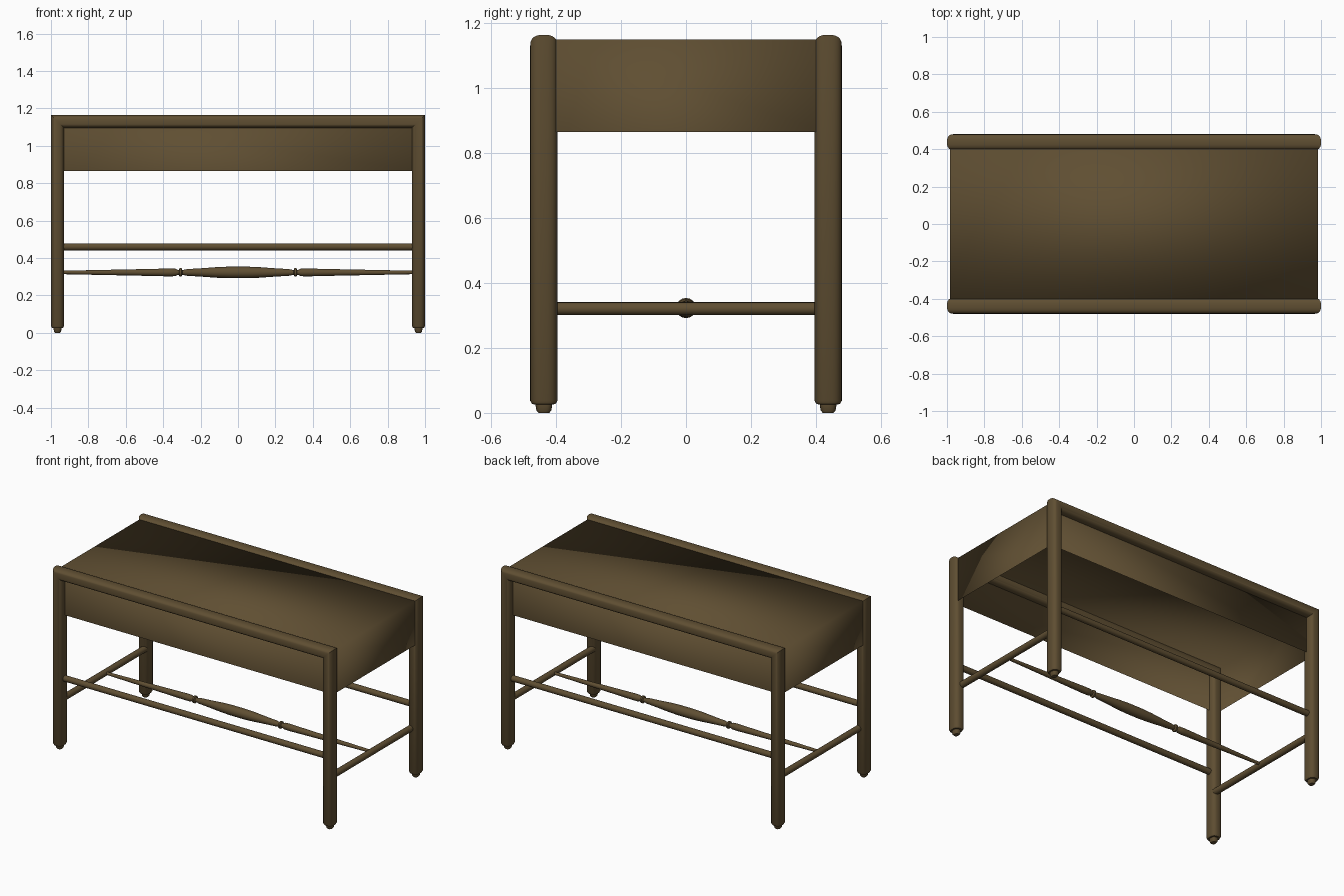
import bpy, bmesh, math
from mathutils import Vector

old = bpy.data.objects.get("Cube")
if old:
    bpy.data.objects.remove(old, do_unlink=True)

# One dark wood colour
wood = bpy.data.materials.new("dark_brown_wood")
wood.use_nodes = True
colour = (0.115, 0.077, 0.032, 1)
wood.diffuse_color = colour
shader = next(n for n in wood.node_tree.nodes if n.type == 'BSDF_PRINCIPLED')
shader.inputs["Base Color"].default_value = colour
shader.inputs["Roughness"].default_value = 0.6

LEG_X, LEG_Y, TOP = 0.965, 0.438, 1.13


def finish(name, bm, angle=None):
    mesh = bpy.data.meshes.new(name)
    bm.to_mesh(mesh)
    bm.free()
    mesh.materials.append(wood)
    obj = bpy.data.objects.new(name, mesh)
    bpy.context.collection.objects.link(obj)
    bpy.ops.object.select_all(action='DESELECT')
    obj.select_set(True)
    bpy.context.view_layer.objects.active = obj
    if angle is None:
        bpy.ops.object.shade_smooth()
    else:
        bpy.ops.object.shade_smooth_by_angle(angle=math.radians(angle))
    return obj


def loft(name, rings):
    """Skin a list of point rings and cap both ends."""
    bm = bmesh.new()
    loops = [[bm.verts.new(p) for p in ring] for ring in rings]
    n = len(loops[0])
    for a, b in zip(loops, loops[1:]):
        for i in range(n):
            j = (i + 1) % n
            bm.faces.new((a[i], a[j], b[j], b[i]))
    bm.faces.new(loops[0][::-1])
    bm.faces.new(loops[-1])
    bmesh.ops.recalc_face_normals(bm, faces=bm.faces)
    return finish(name, bm, 40)


def turned(name, start, axis, profile, sides=16):
    """Round bar along x or y; profile holds (distance, radius)."""
    start = Vector(start)
    along = Vector((1, 0, 0)) if axis == 'x' else Vector((0, 1, 0))
    side, up = along.cross(Vector((0, 0, 1))), Vector((0, 0, 1))
    turns = [2 * math.pi * i / sides for i in range(sides)]
    return loft(name, [[start + along * d + (side * math.cos(t) + up * math.sin(t)) * r
                        for t in turns] for d, r in profile])


# Softened rectangular section of the legs and top rails
def section(scale, sides=32, power=2 / 2.6):
    pts = []
    for i in range(sides):
        t = 2 * math.pi * i / sides
        c, s = math.cos(t), math.sin(t)
        pts.append((math.copysign(abs(c) ** power, c) * 0.035 * scale,
                    math.copysign(abs(s) ** power, s) * 0.042 * scale))
    return pts


# Each frame is two legs and a mitred top rail in one sweep
foot = [(0, 0.4), (0.008, 0.55), (0.026, 0.62), (0.027, 0.85), (0.037, 1)]
for name, y in (("front_frame", -LEG_Y), ("back_frame", LEG_Y)):
    def leg_ring(side, z, scale):
        return [(side * (LEG_X + d), y + v, z) for d, v in section(scale)]

    def mitre_ring(side):
        return [(side * (LEG_X + d), y + v, TOP + d) for d, v in section(1)]

    rings = [leg_ring(-1, z, s) for z, s in foot]
    rings += [mitre_ring(-1), mitre_ring(1)]
    rings += [leg_ring(1, z, s) for z, s in reversed(foot)]
    loft(name, rings)

# Seat cover: flat top and four skirts, open underneath
bm = bmesh.new()
bmesh.ops.create_cube(bm, size=1)
for v in bm.verts:
    v.co = (v.co.x * 1.97, v.co.y * 0.87, 1.15 if v.co.z > 0 else 0.866)
bottom = [f for f in bm.faces if f.normal.z < -0.9 or all(v.co.z < 1 for v in f.verts)]
bmesh.ops.delete(bm, geom=bottom, context='FACES')
finish("seat_cover", bm)

# Long stretchers
for name, y in (("front_stretcher", -LEG_Y), ("back_stretcher", LEG_Y)):
    turned(name, (-0.96, y, 0.46), 'x', [(0, 0.019), (1.92, 0.019)])

# End stretchers
for name, x in (("right_stretcher", -0.953), ("left_stretcher", 0.953)):
    turned(name, (x, -LEG_Y, 0.321), 'y', [(0, 0.02), (2 * LEG_Y, 0.02)])

# Turned centre spindle, mirrored about its middle
half = [(0.95, 0.009), (0.7, 0.014), (0.5, 0.018), (0.37, 0.021), (0.335, 0.02),
        (0.322, 0.013), (0.316, 0.013), (0.312, 0.023), (0.302, 0.023),
        (0.298, 0.013), (0.29, 0.014), (0.27, 0.018), (0.2, 0.022),
        (0.12, 0.028), (0.05, 0.031)]
profile = [(-d, r) for d, r in half] + [(d, r) for d, r in reversed(half)]
turned("centre_spindle", (0, 0, 0.323), 'x', profile)
